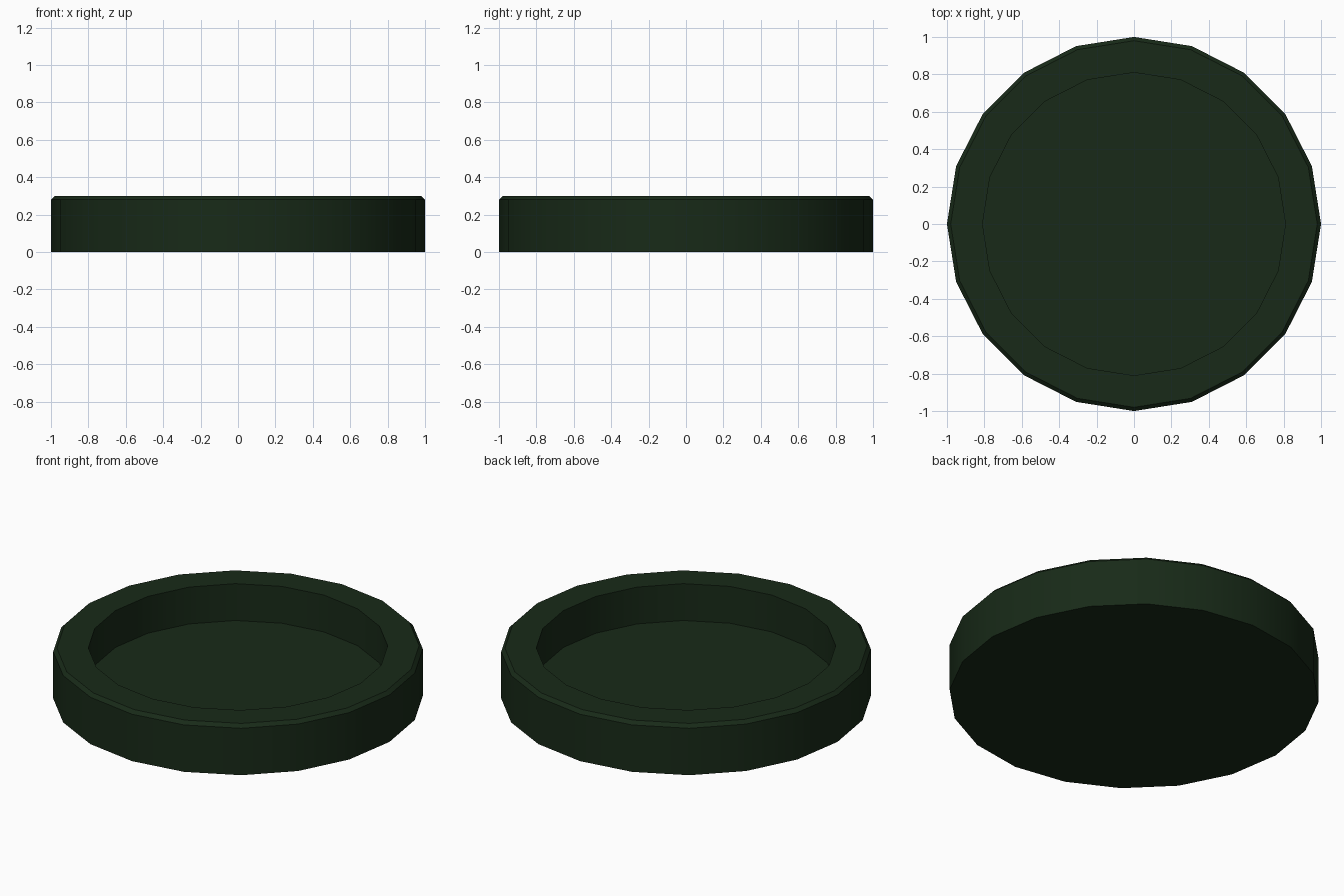
import bpy, bmesh, math

if "Cube" in bpy.data.objects:
    bpy.data.objects.remove(bpy.data.objects["Cube"])

SIDES = 20

# Half profile (radius, z): base, outer wall, chamfer, rim, inner wall to floor
profile = [(1.0, 0.0), (1.0, 0.28), (0.98, 0.30), (0.81, 0.30), (0.81, 0.08)]

bm = bmesh.new()
rings = [[bm.verts.new((r * math.cos(2 * math.pi * i / SIDES),
                        r * math.sin(2 * math.pi * i / SIDES), z))
          for i in range(SIDES)] for r, z in profile]

# Walls between neighbouring rings
for a, b in zip(rings, rings[1:]):
    for i in range(SIDES):
        j = (i + 1) % SIDES
        bm.faces.new((a[i], a[j], b[j], b[i]))

# Underside and recessed floor
bm.faces.new(rings[0][::-1])
bm.faces.new(rings[-1])
bmesh.ops.recalc_face_normals(bm, faces=bm.faces)

mesh = bpy.data.meshes.new("round_dish")
bm.to_mesh(mesh)
bm.free()
dish = bpy.data.objects.new("round_dish", mesh)
bpy.context.collection.objects.link(dish)

# Dark green finish
green = bpy.data.materials.new("dark_green")
green.diffuse_color = (0.009, 0.023, 0.009, 1)
green.use_nodes = True
green.node_tree.nodes["Principled BSDF"].inputs["Base Color"].default_value = green.diffuse_color
mesh.materials.append(green)

# Smooth walls, crisp rim edges
bpy.context.view_layer.objects.active = dish
dish.select_set(True)
bpy.ops.object.shade_smooth_by_angle(angle=math.radians(30))
